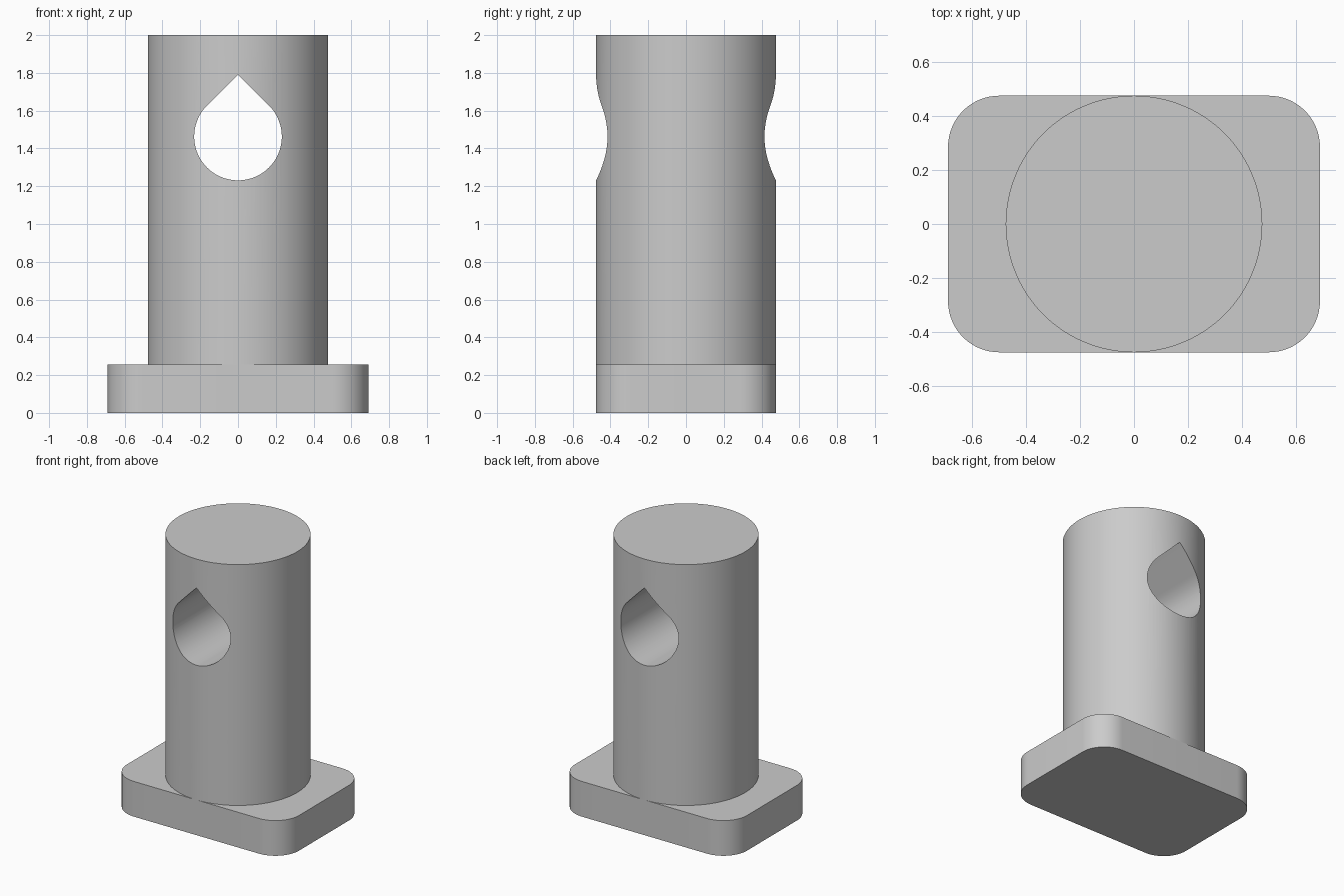
import bpy
import bmesh
from math import sin, cos, pi, radians
from mathutils import Vector

cube = bpy.data.objects.get("Cube")
if cube:
    bpy.data.objects.remove(cube, do_unlink=True)

RADIUS = 0.476
HALF_LENGTH = 0.69
CORNER = 0.19
PLATE_TOP = 0.255
TOP = 2.0
HOLE_Z = 1.463
HOLE_R = 0.232

grey = bpy.data.materials.new("light_grey")
grey.use_nodes = True
colour = (0.6, 0.6, 0.6, 1)
grey.diffuse_color = colour
grey.node_tree.nodes["Principled BSDF"].inputs["Base Color"].default_value = colour


def arc(cx, cy, r, start, end, steps):
    """Points along an arc, angles in degrees."""
    angles = [radians(start + (end - start) * i / steps) for i in range(steps + 1)]
    return [(cx + r * cos(a), cy + r * sin(a)) for a in angles]


def prism(name, points, direction):
    """Extrude a closed outline of 3D points along a direction."""
    bm = bmesh.new()
    face = bm.faces.new([bm.verts.new(p) for p in points])
    result = bmesh.ops.extrude_face_region(bm, geom=[face], use_keep_orig=True)
    moved = [g for g in result["geom"] if isinstance(g, bmesh.types.BMVert)]
    bmesh.ops.translate(bm, verts=moved, vec=Vector(direction))
    bmesh.ops.recalc_face_normals(bm, faces=bm.faces)
    mesh = bpy.data.meshes.new(name)
    bm.to_mesh(mesh)
    bm.free()
    mesh.materials.append(grey)
    obj = bpy.data.objects.new(name, mesh)
    bpy.context.collection.objects.link(obj)
    return obj


def activate(obj):
    bpy.ops.object.select_all(action="DESELECT")
    obj.select_set(True)
    bpy.context.view_layer.objects.active = obj


# Base plate with rounded corners
outline = []
for i, (sx, sy) in enumerate([(1, 1), (-1, 1), (-1, -1), (1, -1)]):
    outline += arc(sx * (HALF_LENGTH - CORNER), sy * (RADIUS - CORNER),
                   CORNER, i * 90, i * 90 + 90, 16)
base_plate = prism("base_plate", [(x, y, 0) for x, y in outline], (0, 0, PLATE_TOP))

# Round post
circle = arc(0, 0, RADIUS, 0, 360, 128)[:-1]
post = prism("post", [(x, y, PLATE_TOP) for x, y in circle], (0, 0, TOP - PLATE_TOP))

# Teardrop hole through the post from front to back
teardrop = arc(0, HOLE_Z, HOLE_R, 135, 405, 72) + [(0, HOLE_Z + HOLE_R * 2 ** 0.5)]
cutter = prism("hole_cutter", [(x, -1, z) for x, z in teardrop], (0, 2, 0))
cutter.hide_render = True

cut = post.modifiers.new("hole", "BOOLEAN")
cut.operation = "DIFFERENCE"
cut.solver = "EXACT"
cut.object = cutter
activate(post)
bpy.ops.object.modifier_apply(modifier=cut.name)
bpy.data.objects.remove(cutter, do_unlink=True)

# Smooth curved walls, keep the rims crisp
for obj in (base_plate, post):
    activate(obj)
    bpy.ops.object.shade_smooth_by_angle(angle=pi / 6)
